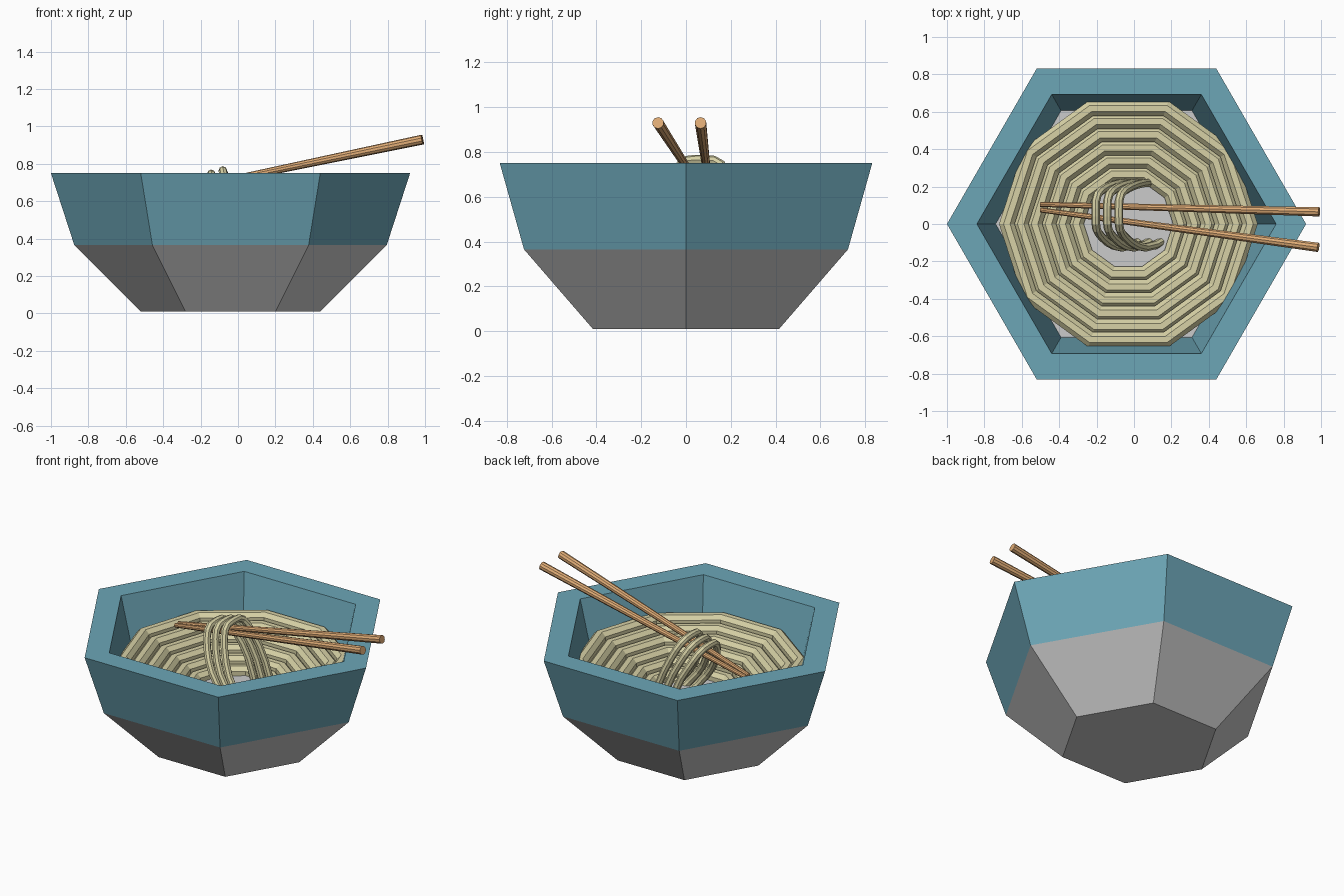
import bpy, bmesh
from math import sin, cos, pi
from mathutils import Vector

if "Cube" in bpy.data.objects:
    bpy.data.objects.remove(bpy.data.objects["Cube"])


def material(name, color):
    m = bpy.data.materials.new(name)
    m.diffuse_color = (*color, 1)
    m.use_nodes = True
    m.node_tree.nodes["Principled BSDF"].inputs["Base Color"].default_value = m.diffuse_color
    return m


def lathe(name, profile, sides, cx, mat=None, closed=False):
    """Spin an (r, z) profile into a flat-faced polygonal solid."""
    bm = bmesh.new()
    rings = []
    for r, z in profile:
        if r == 0:
            rings.append([bm.verts.new((cx, 0, z))] * sides)
        else:
            rings.append([bm.verts.new((cx + r * cos(2 * pi * i / sides),
                                        r * sin(2 * pi * i / sides), z)) for i in range(sides)])
    pairs = list(zip(rings, rings[1:]))
    if closed:
        pairs.append((rings[-1], rings[0]))
    for a, b in pairs:
        for i in range(sides):
            j = (i + 1) % sides
            quad = list(dict.fromkeys([a[i], a[j], b[j], b[i]]))
            bm.faces.new(quad)
    # merge coplanar fans into clean flat polygons
    bmesh.ops.dissolve_limit(bm, angle_limit=0.01, verts=bm.verts, edges=bm.edges)
    bm.normal_update()
    me = bpy.data.meshes.new(name)
    bm.to_mesh(me)
    bm.free()
    ob = bpy.data.objects.new(name, me)
    bpy.context.collection.objects.link(ob)
    if mat:
        me.materials.append(mat)
    return ob


def strand(name, points, radius, mat):
    """Faceted noodle along a smooth path, eight sides."""
    cu = bpy.data.curves.new(name, 'CURVE')
    cu.dimensions = '3D'
    cu.bevel_depth = radius
    cu.bevel_resolution = 2
    cu.use_fill_caps = True
    sp = cu.splines.new('NURBS')
    sp.points.add(len(points) - 1)
    for p, co in zip(sp.points, points):
        p.co = (*co, 1)
        p.tilt = pi / 8
    sp.order_u = 3
    sp.use_endpoint_u = True
    sp.resolution_u = 2
    sp.use_smooth = False
    cu.materials.append(mat)
    ob = bpy.data.objects.new(name, cu)
    bpy.context.collection.objects.link(ob)


def chopstick(name, tip, end, mat):
    tip, end = Vector(tip), Vector(end)
    d = end - tip
    bpy.ops.mesh.primitive_cone_add(vertices=10, radius1=0.014, radius2=0.026,
                                    depth=d.length, location=(tip + end) / 2,
                                    rotation=d.to_track_quat('Z', 'Y').to_euler())
    ob = bpy.context.object
    ob.name = name
    ob.data.materials.append(mat)


teal = material("teal_glaze", (0.15, 0.38, 0.47))
noodle = material("noodle", (0.68, 0.64, 0.38))
wood = material("wood", (0.74, 0.41, 0.18))

# bowl: grey foot, teal upper wall with thick rim, grey inner floor
BX = -0.04
lathe("bowl_base", [(0, 0.01), (0.48, 0.01), (0.835, 0.365)], 6, BX)
lathe("bowl_upper", [(0.835, 0.365), (0.96, 0.75), (0.80, 0.75), (0.70, 0.34)], 6, BX, teal)
lathe("bowl_inner_floor", [(0.70, 0.34), (0, 0.34)], 6, BX)

# nest of stepped ten-sided noodle rings
for k in range(6):
    r, z = 0.65 - 0.074 * k, 0.535 - 0.037 * k
    section = [(r + 0.045 * cos(pi / 8 + i * pi / 4), z + 0.045 * sin(pi / 8 + i * pi / 4))
               for i in range(8)]
    lathe(f"noodle_ring_{k + 1}", section, 10, -0.03, noodle, closed=True)

# lifted noodles hanging over the chopsticks
for k in range(3):
    x, z = -0.205 + 0.062 * k, 0.725 + 0.018 * k
    strand(f"lifted_noodle_{k + 1}", [
        (x + 0.22, 0.22, 0.025), (x + 0.19, 0.22, 0.25), (x + 0.12, 0.22, 0.5),
        (x + 0.04, 0.19, z - 0.08), (x, 0.15, z), (x, 0.06, z + 0.005), (x, -0.02, z),
        (x + 0.02, -0.06, z - 0.1), (x + 0.09, -0.12, 0.5), (x + 0.18, -0.13, 0.38),
        (x + 0.27, -0.07, 0.27)], 0.023, noodle)

# chopsticks
chopstick("chopstick_back", (-0.5, 0.105, 0.62), (0.99, 0.065, 0.93), wood)
chopstick("chopstick_front", (-0.5, 0.075, 0.62), (0.985, -0.125, 0.93), wood)

# consistent outward normals
for ob in bpy.data.objects:
    if ob.type == 'MESH':
        bm = bmesh.new()
        bm.from_mesh(ob.data)
        if all(e.is_manifold for e in bm.edges):
            bmesh.ops.recalc_face_normals(bm, faces=bm.faces)
        bm.to_mesh(ob.data)
        bm.free()
